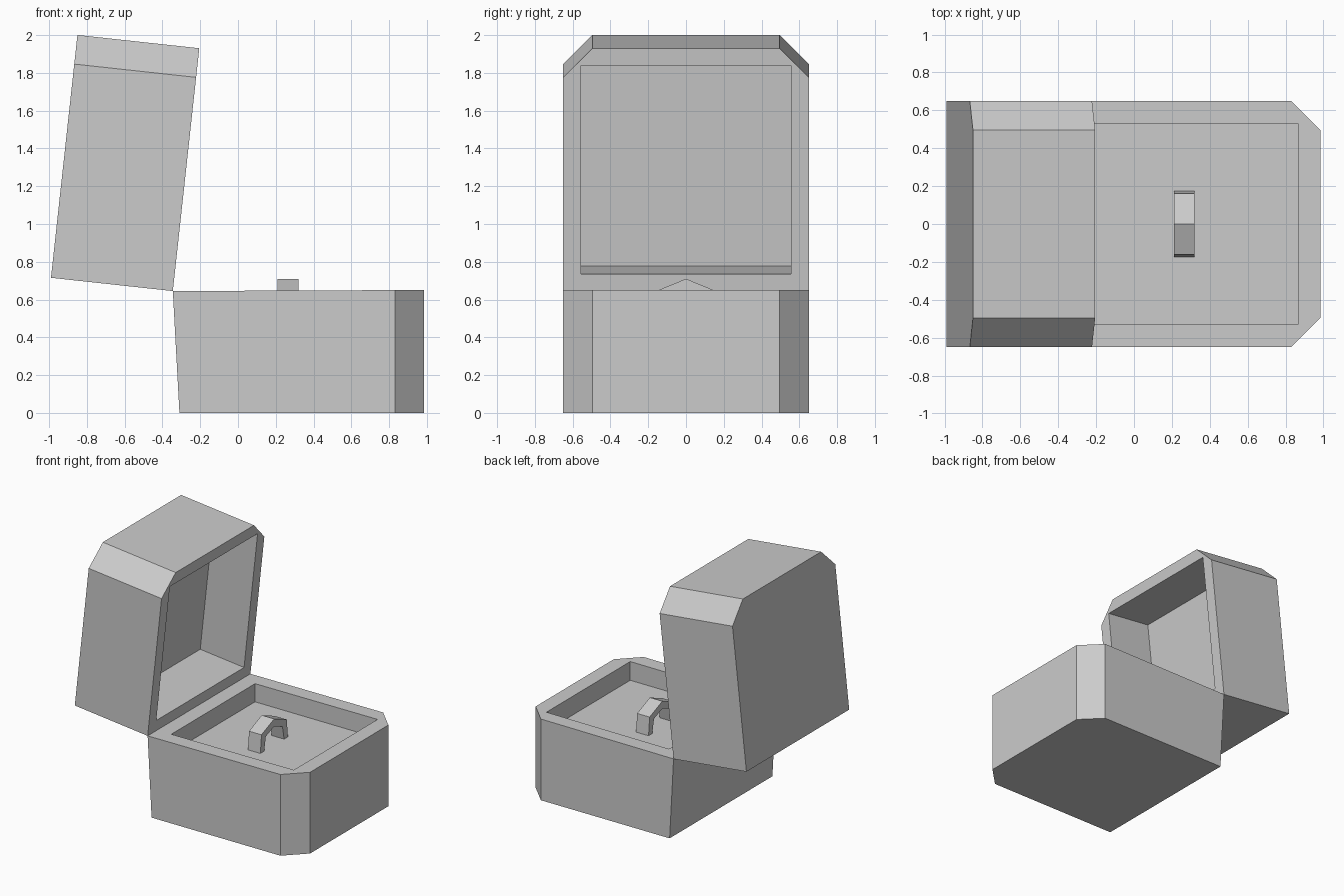
import bpy, bmesh
from mathutils import Matrix, Vector

if "Cube" in bpy.data.objects:
    bpy.data.objects.remove(bpy.data.objects["Cube"])


def prism(name, lower, upper):
    """Solid between two matching loops of points."""
    bm = bmesh.new()
    a = [bm.verts.new(p) for p in lower]
    b = [bm.verts.new(p) for p in upper]
    n = len(a)
    bm.faces.new(a)
    bm.faces.new(b)
    for i in range(n):
        j = (i + 1) % n
        bm.faces.new((a[i], a[j], b[j], b[i]))
    bmesh.ops.recalc_face_normals(bm, faces=bm.faces)
    me = bpy.data.meshes.new(name)
    bm.to_mesh(me)
    bm.free()
    ob = bpy.data.objects.new(name, me)
    bpy.context.collection.objects.link(ob)
    return ob


def outline(back, front, z, back_z=None, half=0.65, cut=0.155):
    """Rectangle with its two front corners cut off."""
    bz = z if back_z is None else back_z
    right = [(back, -half, bz), (front - cut, -half, z), (front, cut - half, z)]
    return right + [(x, -y, h) for x, y, h in reversed(right)]


def rect(x0, x1, half, z):
    return [(x0, -half, z), (x1, -half, z), (x1, half, z), (x0, half, z)]


def hollow(ob, cutter):
    cutter.hide_render = True
    mod = ob.modifiers.new("recess", 'BOOLEAN')
    mod.operation = 'DIFFERENCE'
    mod.solver = 'EXACT'
    mod.object = cutter
    bpy.context.view_layer.objects.active = ob
    bpy.ops.object.modifier_apply(modifier=mod.name)
    bpy.data.objects.remove(cutter)


# Base with a shallow recess for the cushion
base = prism("box_base", outline(-0.31, 0.985, 0), outline(-0.345, 0.985, 0.65, 0.645))
hollow(base, prism("base_cutter", rect(-0.22, 0.865, 0.53, 0.50), rect(-0.22, 0.865, 0.53, 0.8)))

# Lid, built flat (x along its length, z its depth), then swung open on the hinge
lid = prism("box_lid", outline(0, 1.293, 0), outline(0, 1.293, 0.649))
hollow(lid, prism("lid_cutter", rect(0.09, 1.2, 0.555, -0.2), rect(0.09, 1.2, 0.555, 0.39)))
along = Vector((0.14, 0, 1.285)).normalized()
depth = Vector((-along.z, 0, along.x))
swing = Matrix((along, (0, 1, 0), depth)).transposed().to_4x4()
lid.data.transform(Matrix.Translation((-0.345, 0, 0.645)) @ swing)

# Ring: a faceted arch standing in the cushion
half_arch = [(0.175, 0.49), (0.16, 0.644), (0, 0.71)]
half_inner = [(0, 0.65), (0.105, 0.61), (0.128, 0.49)]
arch = half_arch + [(-y, z) for y, z in half_arch[1::-1]]
arch += [(-y, z) for y, z in half_inner[::-1]] + half_inner[1:]
prism("ring", [(0.21, y, z) for y, z in arch], [(0.32, y, z) for y, z in arch])
